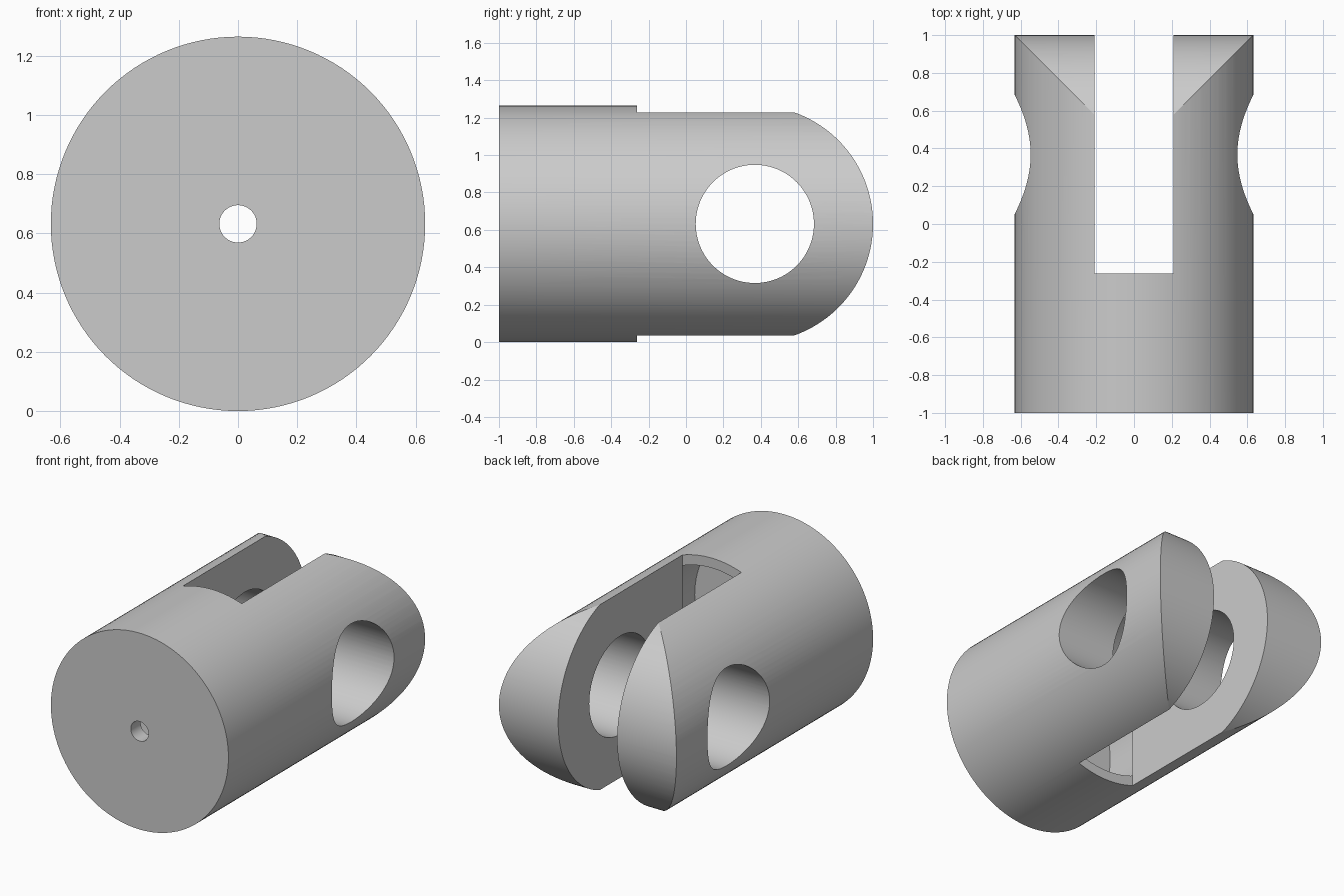
import bpy, bmesh, math
from mathutils import Matrix

cube = bpy.data.objects.get("Cube")
if cube:
    bpy.data.objects.remove(cube, do_unlink=True)

R = 0.632            # body radius and height of its axis
PIN_Y = 0.368        # centre of the pin hole and of the rounded end
SLOT_Y = -0.263      # bottom of the slot
SLOT_W = 0.42
SEGS = 128

grey = bpy.data.materials.new("light_grey")
grey.use_nodes = True
colour = (0.6, 0.6, 0.6, 1)
grey.diffuse_color = colour
grey.node_tree.nodes["Principled BSDF"].inputs["Base Color"].default_value = colour


def make(name, bm):
    bmesh.ops.recalc_face_normals(bm, faces=bm.faces)
    mesh = bpy.data.meshes.new(name)
    bm.to_mesh(mesh)
    bm.free()
    mesh.materials.append(grey)
    obj = bpy.data.objects.new(name, mesh)
    bpy.context.collection.objects.link(obj)
    return obj


def cylinder(name, radius, start, end, axis, y=0):
    """Cylinder along x or y at axis height."""
    bm = bmesh.new()
    bmesh.ops.create_cone(bm, cap_ends=True, segments=SEGS, radius1=radius,
                          radius2=radius, depth=end - start)
    turn = Matrix.Rotation(math.pi / 2, 4, "Y" if axis == "x" else "X")
    mid = (start + end) / 2
    place = (mid, y, R) if axis == "x" else (0, mid, R)
    bm.transform(Matrix.Translation(place) @ turn)
    return make(name, bm)


def box(name, size, centre):
    bm = bmesh.new()
    bmesh.ops.create_cube(bm, size=1)
    bm.transform(Matrix.Translation(centre) @ Matrix.Diagonal((*size, 1)))
    return make(name, bm)


def rounded_end_shape():
    """Prism across x whose back end is a half circle."""
    r = R + 0.0005
    arc = [math.pi * (i / 96 - 0.5) for i in range(97)]
    outline = [(PIN_Y - 0.0005 + r * math.cos(a), R + r * math.sin(a)) for a in arc]
    outline += [(PIN_Y - 0.1, 1.5), (-1.2, 1.5), (-1.2, -0.3), (PIN_Y - 0.1, -0.3)]
    bm = bmesh.new()
    face = bm.faces.new([bm.verts.new((-1, y, z)) for y, z in outline])
    side = bmesh.ops.extrude_face_region(bm, geom=[face])["geom"]
    verts = [v for v in side if isinstance(v, bmesh.types.BMVert)]
    bmesh.ops.translate(bm, verts=verts, vec=(2, 0, 0))
    return make("rounded_end_shape", bm)


# Solid round body, then the cuts
body = cylinder("fork_body", R, -1, 1.1, "y")
cuts = [
    (rounded_end_shape(), "INTERSECT"),
    (cylinder("hollow_core", 0.568, -0.9, SLOT_Y + 0.0005, "y"), "DIFFERENCE"),
    (box("fork_slot", (SLOT_W, 2, 3), (0, SLOT_Y + 1, R)), "DIFFERENCE"),
    (cylinder("pin_hole", 0.316, -1, 1, "x", PIN_Y), "DIFFERENCE"),
    (cylinder("centre_hole", 0.063, -1.2, -0.5, "y"), "DIFFERENCE"),
]
bpy.ops.object.select_all(action="DESELECT")
bpy.context.view_layer.objects.active = body
body.select_set(True)
for cutter, operation in cuts:
    cutter.hide_render = True
    mod = body.modifiers.new(cutter.name, "BOOLEAN")
    mod.object, mod.operation, mod.solver = cutter, operation, "EXACT"
    bpy.ops.object.modifier_apply(modifier=mod.name)
    bpy.data.objects.remove(cutter, do_unlink=True)

# Smooth curves with crisp cut edges
bpy.ops.object.shade_smooth_by_angle(angle=math.radians(25))
